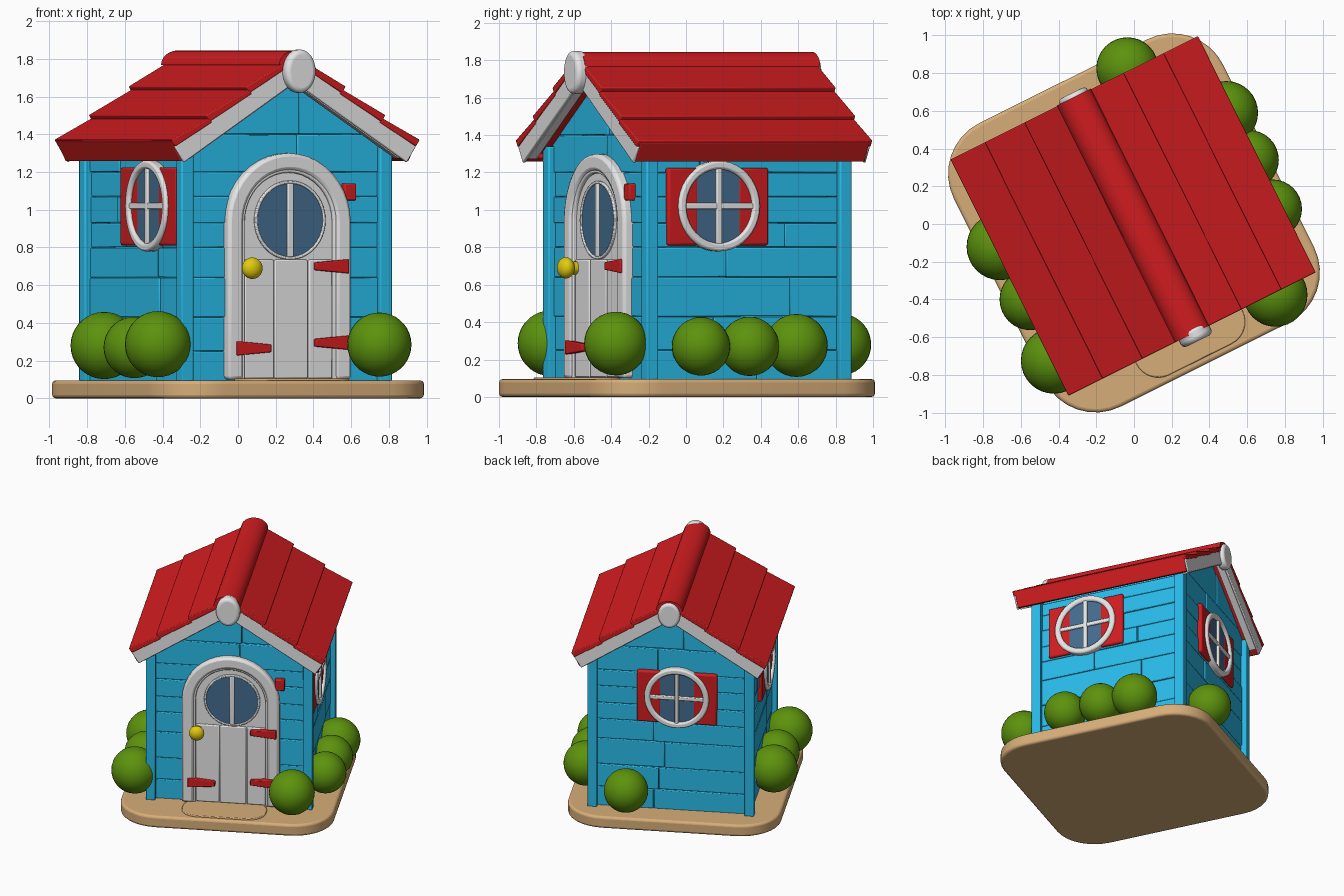
import bpy, bmesh, math, random
from mathutils import Matrix, Vector

if "Cube" in bpy.data.objects:
    bpy.data.objects.remove(bpy.data.objects["Cube"])

random.seed(4)

def mat(name, rgb):
    m = bpy.data.materials.new(name)
    m.diffuse_color = (*rgb, 1)
    m.use_nodes = True
    m.node_tree.nodes["Principled BSDF"].inputs["Base Color"].default_value = m.diffuse_color
    return m

BLUE = mat("wall blue", (0.022, 0.50, 0.81))
RED = mat("roof red", (0.64, 0.012, 0.014))
WHITE = mat("trim white", (0.79, 0.79, 0.79))
TAN = mat("base tan", (0.68, 0.42, 0.19))
GREEN = mat("bush green", (0.108, 0.29, 0.004))
GLASS = mat("window glass", (0.055, 0.15, 0.27))
GOLD = mat("knob gold", (0.76, 0.60, 0.004))

# The whole house is turned on the ground
TURN = Matrix.Rotation(math.radians(26.5), 4, 'Z')
CX, CY, HW, HD = 0.015, 0.06, 0.624, 0.613   # house centre, half width, half depth

def frame(right, out, dist):
    """Wall frame: local x = along wall, y = up, z = outwards from the post face."""
    r, o = Vector(right), Vector(out)
    m = Matrix((r, (0, 0, 1), o)).transposed().to_4x4()
    m.translation = Vector((CX, CY, 0)) + o * dist
    return m

WALL = {
    "front": frame((1, 0, 0), (0, -1, 0), HD),
    "right": frame((0, 1, 0), (1, 0, 0), HW),
    "back": frame((-1, 0, 0), (0, 1, 0), HD),
    "left": frame((0, -1, 0), (-1, 0, 0), HW),
}
GROUND = Matrix.Identity(4)

def finish(name, bm, material, m, bevel=0.0, seg=2):
    bmesh.ops.recalc_face_normals(bm, faces=bm.faces)
    me = bpy.data.meshes.new(name)
    bm.to_mesh(me)
    bm.free()
    me.materials.append(material)
    ob = bpy.data.objects.new(name, me)
    bpy.context.collection.objects.link(ob)
    ob.matrix_world = TURN @ m
    if bevel:
        b = ob.modifiers.new("bevel", 'BEVEL')
        b.width, b.segments, b.limit_method = bevel, seg, 'ANGLE'
    bpy.ops.object.select_all(action='DESELECT')
    ob.select_set(True)
    bpy.context.view_layer.objects.active = ob
    bpy.ops.object.shade_smooth_by_angle(angle=math.radians(40))
    return ob

def prism(name, pts, d0, d1, material, m, bevel=0.0, seg=2):
    bm = bmesh.new()
    lo = [bm.verts.new((x, y, d0)) for x, y in pts]
    hi = [bm.verts.new((x, y, d1)) for x, y in pts]
    bm.faces.new(lo)
    bm.faces.new(hi)
    n = len(pts)
    for i in range(n):
        j = (i + 1) % n
        bm.faces.new((lo[i], lo[j], hi[j], hi[i]))
    return finish(name, bm, material, m, bevel, seg)

def band(name, outer, inner, d0, d1, material, m, bevel=0.0, closed=True):
    """Solid strip between two matching outlines."""
    bm = bmesh.new()
    rows = [[bm.verts.new((x, y, d)) for x, y in p]
            for p, d in ((outer, d0), (outer, d1), (inner, d1), (inner, d0))]
    n = len(outer)
    for i in range(n if closed else n - 1):
        j = (i + 1) % n
        for k in range(4):
            a, b = rows[k], rows[(k + 1) % 4]
            bm.faces.new((a[i], a[j], b[j], b[i]))
    if not closed:
        bm.faces.new([r[0] for r in rows])
        bm.faces.new([r[-1] for r in rows])
    return finish(name, bm, material, m, bevel)

def box(name, x0, x1, y0, y1, d0, d1, material, m, bevel=0.0):
    return prism(name, [(x0, y0), (x1, y0), (x1, y1), (x0, y1)], d0, d1, material, m, bevel)

def circle(x, y, r, n=40):
    return [(x + r * math.cos(2 * math.pi * i / n), y + r * math.sin(2 * math.pi * i / n)) for i in range(n)]

def arch(w, spring, z0, n=20):
    return [(w, z0)] + [(w * math.cos(math.pi * i / n), spring + w * math.sin(math.pi * i / n))
                        for i in range(n + 1)] + [(-w, z0)]

def round_rect(x0, x1, y0, y1, r, n=8):
    pts = []
    for k, (x, y) in enumerate(((x1 - r, y1 - r), (x0 + r, y1 - r), (x0 + r, y0 + r), (x1 - r, y0 + r))):
        for i in range(n + 1):
            a = math.pi / 2 * (k + i / n)
            pts.append((x + r * math.cos(a), y + r * math.sin(a)))
    return pts

def ball(name, loc, scale, material, m=GROUND):
    bm = bmesh.new()
    bmesh.ops.create_uvsphere(bm, u_segments=32, v_segments=18, radius=1)
    return finish(name, bm, material, m @ Matrix.Translation(loc) @ Matrix.Diagonal((*scale, 1)))

# Ground slab and doorstep
prism("base_slab", round_rect(-0.795, 0.80, -0.835, 0.845, 0.30), 0, 0.095, TAN, GROUND, 0.018, 3)
prism("doorstep", round_rect(-0.32, 0.31, -0.80, -0.5, 0.13), 0.08, 0.105, TAN, GROUND, 0.006)

# Roof line
APEX, LEN, TH = 1.83, 0.867, math.atan(0.643)
UNDER = APEX - 0.1 / math.cos(TH)
EAVE = UNDER - HW * math.tan(TH)

def half_width(z):
    return min(HW - 0.05, max(0.0, (UNDER + 0.03 - z) / math.tan(TH)))

# Wall core and corner posts
cw = HW - 0.065
prism("wall_core", [(-cw, 0.08), (cw, 0.08), (cw, EAVE + 0.05), (0, UNDER + 0.02), (-cw, EAVE + 0.05)],
      -0.065, -2 * HD + 0.065, BLUE, WALL["front"])
for sx in (-1, 1):
    for side in ("front", "back"):
        box("corner_post", sx * (HW - 0.072), sx * HW, 0.09, EAVE + 0.03, -0.072, 0, BLUE, WALL[side], 0.008)

# Siding boards, with staggered joints
ROWS = [0.09, 0.25, 0.43, 0.64, 0.80, 0.93, 1.07, 1.20, 1.40, 1.70]
for side, m in WALL.items():
    gable = side in ("front", "back")
    w = HW if gable else HD
    for z0, z1 in zip(ROWS, ROWS[1:]):
        if not gable and z0 > 1.15:
            z1 = 1.30
        if not gable and z0 > 1.3:
            break
        joint = random.uniform(-0.3, 0.3) if z0 < 1.3 else 0.09
        for sx in (-1, 1):
            if gable:
                zs = [z0] + ([1.36] if z0 < 1.36 < z1 else []) + [z1]
                edge = [(sx * half_width(z), z) for z in zs]
            else:
                edge = [(sx * (w - 0.05), z0), (sx * (w - 0.05), z1 - 0.002)]
            pts = [(joint + sx * 0.001, z0 + 0.002)] + edge
            if sx * (edge[-1][0] - joint) > 0.02:
                pts.append((joint + sx * 0.001, z1 - 0.002))
            elif sx * joint > 0:
                pts.append((joint, UNDER - joint * sx * math.tan(TH)))
                pts.pop(-2)
            prism("siding_board", pts, -0.07, -0.036 + random.uniform(-0.006, 0.006), BLUE, m, 0.006)

# Roof: slab, lapped boards, eave boards and barge boards, mirrored over the ridge
def slope(s, n, sx):
    return (sx * (s * math.cos(TH) + n * math.sin(TH)), APEX - s * math.sin(TH) + n * math.cos(TH))

def mitred(n0, n1, s1, sx):
    t = math.tan(TH)
    return [slope(-n0 * t, n0, sx), slope(s1, n0, sx), slope(s1, n1, sx), slope(-n1 * t, n1, sx)]

R = frame((1, 0, 0), (0, -1, 0), 0.607)
for sx in (-1, 1):
    prism("roof_slab", mitred(-0.02, -0.10, LEN - 0.02, sx), 0.05, -1.225, RED, R)
    for s0, s1 in ((0.0, 0.345), (0.335, 0.625), (0.615, LEN)):
        pts = [slope(s0, -0.012, sx), slope(s1, 0.012, sx), slope(s1, -0.03, sx), slope(s0, -0.04, sx)]
        prism("roof_board", pts, 0.113, -1.288, RED, R, 0.006)
    eave = [slope(s, n, sx) for s, n in ((LEN - 0.045, 0), (LEN, 0), (LEN + 0.012, -0.118), (LEN - 0.045, -0.125))]
    prism("eave_board", eave, 0.095, -1.272, RED, R, 0.006)
    for d0, d1 in ((0.045, 0.094), (-1.22, -1.271)):
        prism("barge_board", mitred(-0.028, -0.135, LEN - 0.046, sx), d0, d1, WHITE, R)
    for d0, d1 in ((0.09, 0.108), (-1.268, -1.284)):
        prism("barge_face", mitred(-0.028, -0.13, LEN + 0.002, sx), d0, d1, WHITE, R, 0.006)
# Ridge roll
ridge = [(0.1 * math.cos(math.pi * i / 12), 1.767 + 0.078 * math.sin(math.pi * i / 12)) for i in range(13)]
prism("ridge_cap", ridge, 0.113, -1.292, RED, R)

# Round caps on the ridge ends
def oval(x, w, z, h):
    return [(x + w * math.cos(i * math.pi / 16), z + h * math.sin(i * math.pi / 16)) for i in range(32)]

prism("ridge_end_cap", oval(0.012, 0.09, 1.735, 0.115), 0.08, 0.16, WHITE, R, 0.025, 4)
prism("ridge_end_cap", oval(0, 0.083, 1.732, 0.10), -1.25, -1.315, WHITE, R, 0.02, 4)

# Round windows with shutters and cross bars
def window(m, a, z=1.02, shutter=0.30):
    for sx in (-1, 1):
        box("shutter", a + sx * 0.12, a + sx * shutter, z - 0.21, z + 0.205, -0.06, -0.008, RED, m, 0.012)
    prism("window_glass", circle(a, z, 0.22), -0.06, -0.01, GLASS, m)
    band("window_rim", circle(a, z, 0.242), circle(a, z, 0.198), -0.06, 0.012, WHITE, m, 0.012)
    box("window_bar", a - 0.016, a + 0.016, z - 0.21, z + 0.21, -0.02, 0.006, WHITE, m, 0.006)
    box("window_bar", a - 0.21, a + 0.21, z - 0.016, z + 0.016, -0.02, 0.004, WHITE, m, 0.006)

window(WALL["right"], -0.18)
window(WALL["left"], 0.195, 1.02, 0.335)
window(WALL["back"], 0.045)

# Door: arched frame, panel, lower boards
SPR = 0.935
D = WALL["front"] @ Matrix.Translation((0.012, 0, -0.016))
band("door_frame", arch(0.365, SPR, 0.1), arch(0.275, SPR, 0.1), -0.06, 0.032, WHITE, D, 0.018, False)
band("door_frame_inner", arch(0.31, SPR, 0.1), arch(0.262, SPR, 0.1), -0.06, 0.02, WHITE, D, 0.008, False)
prism("door_panel", arch(0.27, SPR, 0.1), -0.06, 0.0, WHITE, D)
for x0, x1 in ((-0.26, -0.085), (-0.08, 0.115), (0.12, 0.26)):
    box("door_board", x0, x1, 0.105, 0.735, -0.04, 0.012, WHITE, D, 0.008)
# Door window
prism("door_glass", circle(0.01, 0.945, 0.197), -0.02, 0.006, GLASS, D)
band("door_window_rim", circle(0.01, 0.945, 0.21), circle(0.01, 0.945, 0.194), -0.02, 0.014, WHITE, D, 0.005)
box("door_window_bar", -0.008, 0.028, 0.75, 1.14, -0.01, 0.018, WHITE, D, 0.006)

# Tapered hinges and wall hinge block
for sx, z, x0, x1 in ((1, 0.70, 0.15, 0.345), (1, 0.295, 0.15, 0.345), (-1, 0.265, 0.115, 0.32)):
    prism("hinge", [(sx * x0, z - 0.02), (sx * x1, z - 0.038), (sx * x1, z + 0.038), (sx * x0, z + 0.02)],
          0, 0.042, RED, D, 0.006)
box("wall_hinge", 0.33, 0.402, 1.05, 1.14, -0.05, 0.015, RED, D, 0.008)

# Knob
ball("door_knob", (-0.246, 0.69, 0.072), (0.057, 0.057, 0.045), GOLD, D)
prism("knob_stem", circle(-0.246, 0.69, 0.035, 20), 0, 0.06, GOLD, D)

# Bushes (positions in world axes)
for x, y, z, r in ((-0.71, -0.12, 0.28, 0.178), (-0.55, -0.40, 0.27, 0.163), (-0.425, -0.725, 0.287, 0.175),
                   (0.75, -0.375, 0.285, 0.17), (-0.035, 0.825, 0.28, 0.165), (0.49, 0.59, 0.275, 0.168),
                   (0.61, 0.34, 0.27, 0.158), (0.735, 0.08, 0.27, 0.156)):
    ball("bush", (x, y, z), (r, r, r), GREEN, TURN.inverted())
